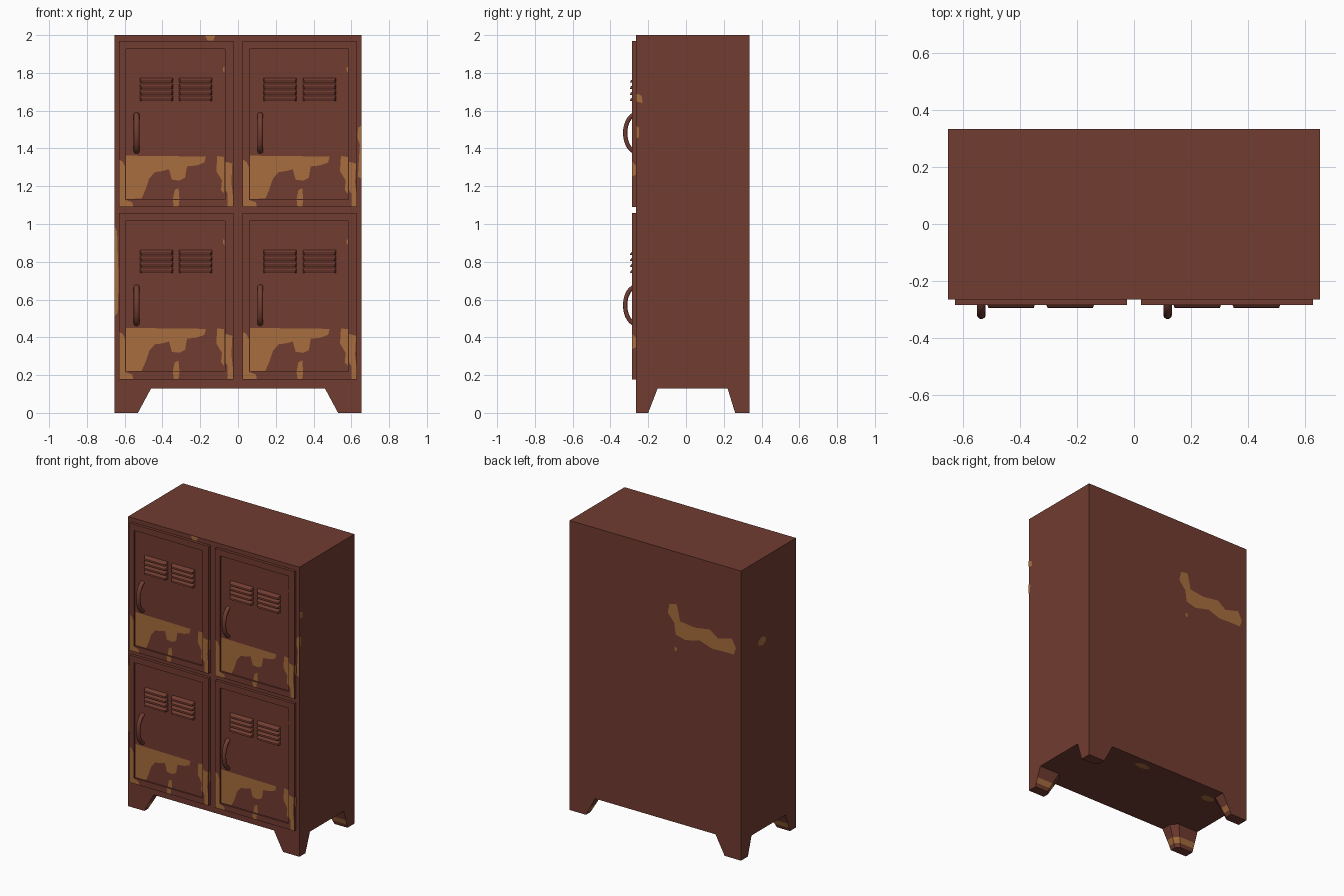
import bpy, bmesh, math
from mathutils import Vector

if "Cube" in bpy.data.objects:
    bpy.data.objects.remove(bpy.data.objects["Cube"])


def material(name, rgb):
    m = bpy.data.materials.new(name)
    m.diffuse_color = (*rgb, 1)
    m.use_nodes = True
    m.node_tree.nodes["Principled BSDF"].inputs["Base Color"].default_value = m.diffuse_color
    return m


BROWN = material("rust_brown", (0.165, 0.045, 0.030))
OCHRE = material("bare_ochre", (0.39, 0.155, 0.047))

X, YF, YB = 0.655, -0.265, 0.335      # body half width, front and back
ZB, ZT = 0.13, 2.0                    # body bottom and top
DOOR_Y, PANEL_Y = -0.285, -0.274      # door frame face, recessed panel face
LIFT = 0.0015                         # paint patch offset


def finish(name, bm, mats=(BROWN,), fix=True):
    if fix:
        bmesh.ops.recalc_face_normals(bm, faces=bm.faces)
    me = bpy.data.meshes.new(name)
    bm.to_mesh(me)
    bm.free()
    for m in mats:
        me.materials.append(m)
    ob = bpy.data.objects.new(name, me)
    bpy.context.collection.objects.link(ob)
    return ob


def box(bm, x0, x1, y0, y1, z0, z1):
    r = bmesh.ops.create_cube(bm, size=1)
    for v in r["verts"]:
        v.co = ((x0 + x1) / 2 + v.co.x * (x1 - x0),
                (y0 + y1) / 2 + v.co.y * (y1 - y0),
                (z0 + z1) / 2 + v.co.z * (z1 - z0))


def patch(bm, pts, axis, level, sign):
    """Flat patch of worn paint on a plane, facing sign along axis."""
    vs = []
    for a, b in pts:
        co = [a, b]
        co.insert(axis, level + sign * LIFT)
        vs.append(bm.verts.new(co))
    f = bm.faces.new(vs)
    f.normal_update()
    if f.normal[axis] * sign < 0:
        f.normal_flip()


def oval(cx, cy, rx, ry, n=8):
    return [(cx + rx * math.cos(i * math.tau / n), cy + ry * math.sin(i * math.tau / n)) for i in range(n)]


# cabinet body
bm = bmesh.new()
box(bm, -X, X, YF, YB, ZB, ZT)
finish("cabinet_body", bm)

# tapered corner legs, with worn paint on the inner faces near the floor
for sx in (-1, 1):
    for yc, sy, low in ((YF, 1, 0.065), (YB, -1, 0.075)):
        bm = bmesh.new()
        rings = []
        for z in (0, 0.025, 0.06, ZB):
            t = z / ZB
            w, d = 0.125 + 0.07 * t, low + (0.115 - low) * t
            c = 0.025 + 0.015 * t
            prof = [(0, 0), (w, 0), (w, d - c), (w - c, d), (0, d)]
            rings.append([bm.verts.new((sx * (X - a), yc + sy * b, z)) for a, b in prof])
        for k in range(3):
            for i in range(5):
                j = (i + 1) % 5
                f = bm.faces.new((rings[k][i], rings[k][j], rings[k + 1][j], rings[k + 1][i]))
                f.material_index = int(k == 1 and i in (1, 2, 3))
        bm.faces.new(rings[0])
        bm.faces.new(rings[-1])
        finish("leg", bm, (BROWN, OCHRE))

# worn patches of one door, in upper left door coordinates (x, z)
PANEL_WEAR = [
    [(-0.592, 1.362), (-0.17, 1.357), (-0.178, 1.325), (-0.22, 1.31), (-0.27, 1.305), (-0.28, 1.245),
     (-0.31, 1.23), (-0.35, 1.235), (-0.365, 1.29), (-0.40, 1.28), (-0.44, 1.275), (-0.47, 1.24),
     (-0.49, 1.18), (-0.51, 1.135), (-0.592, 1.132)],
    [(-0.335, 1.18), (-0.315, 1.19), (-0.31, 1.132), (-0.345, 1.132)],
    [(-0.11, 1.36), (-0.073, 1.355), (-0.073, 1.16), (-0.09, 1.18), (-0.085, 1.23), (-0.115, 1.28)],
    [(-0.08, 1.83), (-0.072, 1.83), (-0.072, 1.80), (-0.08, 1.81)],
]
FRAME_WEAR = [
    [(-0.629, 1.34), (-0.61, 1.33), (-0.597, 1.30), (-0.597, 1.128), (-0.56, 1.115), (-0.555, 1.092), (-0.629, 1.092)],
    [(-0.345, 1.128), (-0.31, 1.128), (-0.315, 1.092), (-0.34, 1.092)],
    [(-0.068, 1.33), (-0.03, 1.32), (-0.035, 1.22), (-0.027, 1.15), (-0.027, 1.092), (-0.055, 1.092), (-0.055, 1.16), (-0.068, 1.18)],
]


def door(dx, dz):
    at = Vector((dx, 0, dz))

    # slab with recessed panel
    bm = bmesh.new()
    outer = [(-0.63, 1.09), (-0.025, 1.09), (-0.025, 1.97), (-0.63, 1.97)]
    inner = [(-0.594, 1.13), (-0.07, 1.13), (-0.07, 1.927), (-0.594, 1.927)]
    rings = [[bm.verts.new((x, y, z)) for x, z in pts] for pts, y in
             ((outer, YF), (outer, DOOR_Y), (inner, DOOR_Y), (inner, PANEL_Y))]
    for a, b in zip(rings, rings[1:]):
        for i in range(4):
            j = (i + 1) % 4
            bm.faces.new((a[i], a[j], b[j], b[i]))
    bm.faces.new(rings[-1])
    bm.faces.new(rings[0])
    parts = [finish("door", bm)]

    # louvre slats, sloping outwards and down
    bm = bmesh.new()
    for x0 in (-0.52, -0.312):
        for z in (1.76, 1.728, 1.696, 1.664):
            prof = [(PANEL_Y, 0.014, 0), (-0.294, -0.002, 0.008), (-0.296, -0.012, 0.008), (PANEL_Y, -0.012, 0)]
            ends = [[bm.verts.new((x, y, z + h)) for y, h, x in
                     [(y, h, x0 + e if s == 0 else x0 + 0.175 - e) for y, h, e in prof]] for s in (0, 1)]
            for i in range(4):
                j = (i + 1) % 4
                bm.faces.new((ends[0][i], ends[0][j], ends[1][j], ends[1][i]))
            for e in ends:
                bm.faces.new(e)
    parts.append(finish("louvre_slats", bm))

    # bowed handle, a round section swept along an arc
    bm = bmesh.new()
    rings = []
    for k in range(15):
        a = -1 + 2 * k / 14
        t = a * math.radians(80)
        y = -0.272 - 0.05 * (math.cos(t) - math.cos(math.radians(80))) / (1 - math.cos(math.radians(80)))
        z = 1.482 + 0.098 * math.sin(t) / math.sin(math.radians(80))
        n = Vector((0, -math.cos(t) * 0.098, math.sin(t) * 0.06)).normalized()
        rings.append([bm.verts.new(Vector((-0.537, y, z)) + Vector((0.015 * math.cos(q), 0, 0)) + n * 0.012 * math.sin(q))
                      for q in [i * math.tau / 10 for i in range(10)]])
    for a, b in zip(rings, rings[1:]):
        for i in range(10):
            j = (i + 1) % 10
            bm.faces.new((a[i], a[j], b[j], b[i]))
    bm.faces.new(rings[0])
    bm.faces.new(rings[-1])
    for f in bm.faces:
        f.smooth = len(f.verts) == 4
    parts.append(finish("handle", bm))

    # worn paint on panel, frame and door edge
    bm = bmesh.new()
    for pts in PANEL_WEAR:
        patch(bm, pts, 1, PANEL_Y, -1)
    for pts in FRAME_WEAR:
        patch(bm, pts, 1, DOOR_Y, -1)
    for x, s in ((-0.63, -1), (-0.025, 1)):
        patch(bm, [(DOOR_Y, 1.25), (YF, 1.26), (YF, 1.31), (DOOR_Y, 1.33)], 0, x, s)
    parts.append(finish("door_wear", bm, (OCHRE,), False))
    for p in parts:
        p.location = at


for dx in (0, 0.655):
    for dz in (0, -0.912):
        door(dx, dz)

# worn paint on the body
bm = bmesh.new()
patch(bm, [(-0.654, 0.99), (-0.64, 0.96), (-0.632, 0.7), (-0.637, 0.53), (-0.654, 0.51)], 1, YF, -1)
patch(bm, [(0.654, 1.52), (0.636, 1.51), (0.632, 1.46), (0.645, 1.42), (0.64, 1.34), (0.635, 1.25), (0.654, 1.24)], 1, YF, -1)
patch(bm, [(-0.175, 1.999), (-0.12, 1.999), (-0.13, 1.972), (-0.16, 1.97)], 1, YF, -1)
patch(bm, [(-0.264, 1.69), (-0.235, 1.68), (-0.23, 1.64), (-0.264, 1.65)], 0, X, 1)
patch(bm, [(-0.264, 1.52), (-0.248, 1.51), (-0.25, 1.46), (-0.264, 1.45)], 0, X, 1)
patch(bm, oval(0.106, 1.43, 0.045, 0.03), 0, -X, -1)
patch(bm, [(-0.11, 1.63), (-0.165, 1.64), (-0.19, 1.53), (-0.30, 1.516), (-0.418, 1.534), (-0.48, 1.488),
           (-0.586, 1.517), (-0.617, 1.457), (-0.60, 1.41), (-0.53, 1.41), (-0.433, 1.406), (-0.34, 1.437),
           (-0.23, 1.41), (-0.157, 1.43), (-0.145, 1.51), (-0.096, 1.565)], 1, YB, 1)
patch(bm, oval(-0.157, 1.33, 0.01, 0.015), 1, YB, 1)
patch(bm, oval(0.157, 0.27, 0.06, 0.025), 2, ZB, -1)
patch(bm, oval(-0.43, 0.22, 0.05, 0.03), 2, ZB, -1)
finish("body_wear", bm, (OCHRE,), False)
